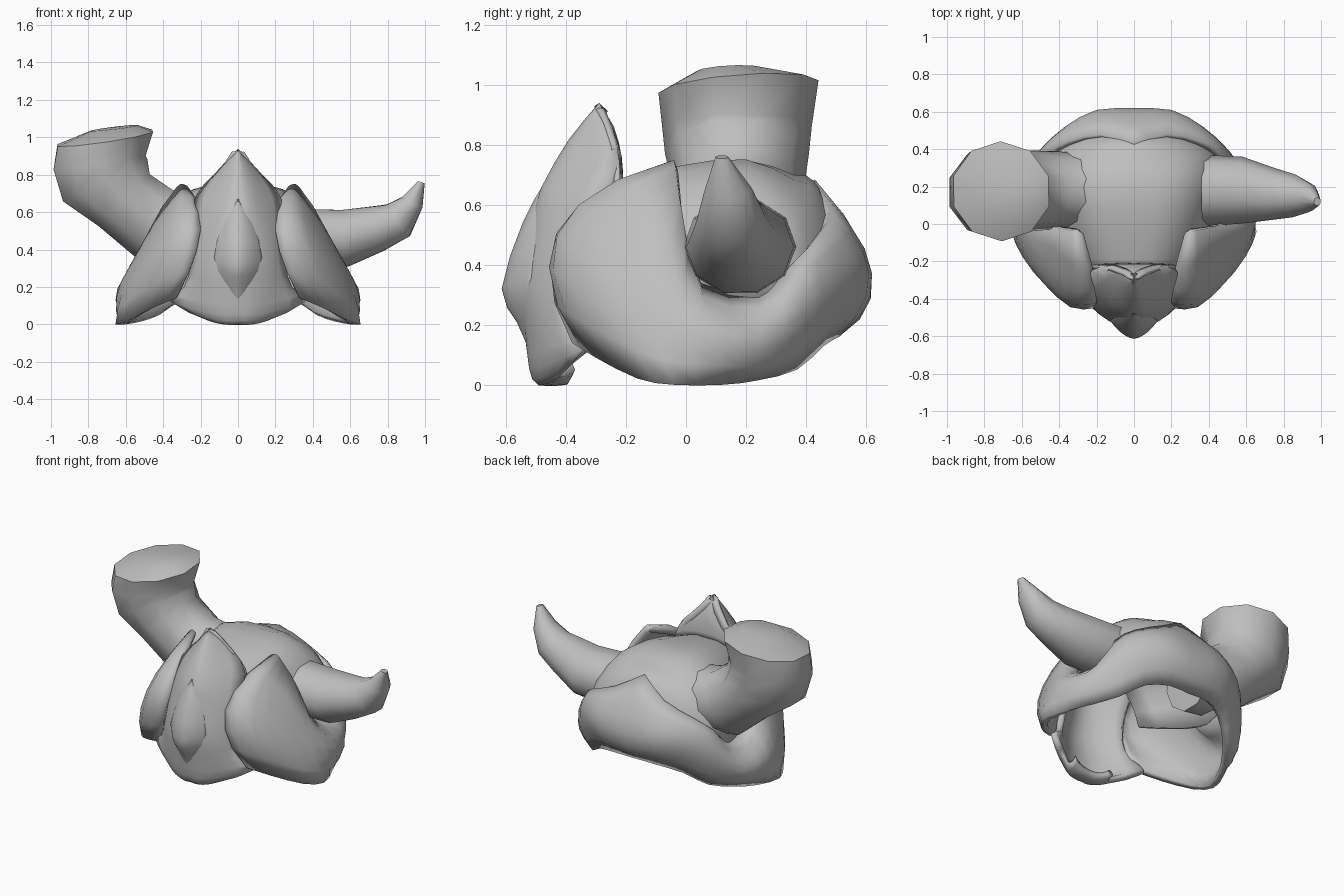
import bpy, bmesh, math
from mathutils import Vector

if "Cube" in bpy.data.objects:
    bpy.data.objects.remove(bpy.data.objects["Cube"])

grey = bpy.data.materials.new("plain_grey")
grey.diffuse_color = (0.52, 0.52, 0.52, 1)
grey.use_nodes = True
grey.node_tree.nodes["Principled BSDF"].inputs["Base Color"].default_value = grey.diffuse_color
CENTRE = Vector((0, 0.08, 0.35))


def finish(name, bm):
    me = bpy.data.meshes.new(name)
    bm.to_mesh(me)
    bm.free()
    me.materials.append(grey)
    ob = bpy.data.objects.new(name, me)
    bpy.context.collection.objects.link(ob)
    bpy.ops.object.select_all(action='DESELECT')
    ob.select_set(True)
    bpy.context.view_layer.objects.active = ob
    bpy.ops.object.shade_smooth_by_angle(angle=math.radians(50))
    return ob


def smooth_rows(rows):
    """Insert one Catmull-Rom row between each pair of rows."""
    out = []
    for i in range(len(rows) - 1):
        a, b, c, d = (rows[max(0, min(len(rows) - 1, k))] for k in (i - 1, i, i + 1, i + 2))
        out.append(b)
        out.append([(-p + 9 * q + 9 * r - s) / 16 for p, q, r, s in zip(a, b, c, d)])
    return out + [rows[-1]]


def sheet(name, stations, thickness, centre=CENTRE, n=6):
    """Mirrored, thickened skin; each station is an arc through three points."""
    rows = smooth_rows([[Vector(p) for p in st] for st in stations])
    bm = bmesh.new()
    grid = []
    for u, m, l in rows:
        c = 2 * m - (u + l) / 2
        grid.append([bm.verts.new((1 - t) ** 2 * u + 2 * t * (1 - t) * c + t * t * l)
                     for t in (k / n for k in range(n + 1))])
    for a, b in zip(grid, grid[1:]):
        for k in range(n):
            bm.faces.new((a[k], a[k + 1], b[k + 1], b[k]))
    # turn the skin outward
    bm.normal_update()
    if sum(f.normal.dot(f.calc_center_median() - centre) * f.calc_area() for f in bm.faces) < 0:
        bmesh.ops.reverse_faces(bm, faces=bm.faces[:])
    ob = finish(name, bm)
    mir = ob.modifiers.new("mirror", 'MIRROR')
    mir.use_clip = True
    mir.merge_threshold = 0.002
    sol = ob.modifiers.new("thickness", 'SOLIDIFY')
    sol.thickness = thickness
    sol.offset = -1
    return ob


def horn(name, rings, sides=10):
    """Loft of circles: centre, axis, radius across y, radius across the bend."""
    bm = bmesh.new()
    loops = []
    for c, axis, ry, rb in rings:
        ax = Vector(axis).normalized()
        v = (Vector((0, 1, 0)) - ax * ax.y).normalized()
        w = ax.cross(v)
        loops.append([bm.verts.new(Vector(c) + v * ry * math.cos(a) + w * rb * math.sin(a))
                      for a in (2 * math.pi * k / sides for k in range(sides))])
    for a, b in zip(loops, loops[1:]):
        for k in range(sides):
            j = (k + 1) % sides
            bm.faces.new((a[k], a[j], b[j], b[k]))
    bm.faces.new(loops[0][::-1])
    bm.faces.new(loops[-1])
    bmesh.ops.recalc_face_normals(bm, faces=bm.faces[:])
    return finish(name, bm)


# cheek guards sweeping under the horns into a neck band that peaks at the back
sheet("cheek_and_neck_band", [
    ((.27, -.05, .74), (.20, -.42, .50), (.33, -.38, .14)),
    ((.31, -.04, .75), (.31, -.43, .50), (.45, -.30, .09)),
    ((.36, -.03, .69), (.45, -.31, .41), (.59, -.16, .02)),
    ((.44, -.01, .56), (.59, -.10, .26), (.655, -.04, .00)),
    ((.47, .05, .34), (.645, .08, .19), (.60, .12, .00)),
    ((.45, .24, .31), (.60, .25, .16), (.52, .24, .015)),
    ((.46, .37, .42), (.51, .39, .24), (.42, .37, .05)),
    ((.36, .44, .50), (.37, .52, .34), (.30, .46, .13)),
    ((.18, .48, .58), (.20, .61, .37), (.15, .51, .16)),
    ((0, .43, .685), (0, .62, .37), (0, .51, .16)),
], 0.04)

# peaked face plate
sheet("face_plate", [
    ((0, -.29, .94), (.01, -.285, .93), (.02, -.27, .92)),
    ((0, -.39, .82), (.07, -.34, .81), (.13, -.23, .80)),
    ((0, -.48, .66), (.10, -.44, .66), (.23, -.25, .68)),
    ((0, -.52, .52), (.12, -.48, .52), (.24, -.36, .50)),
    ((0, -.56, .33), (.14, -.515, .33), (.25, -.40, .33)),
    ((0, -.54, .18), (.15, -.50, .18), (.29, -.38, .20)),
    ((0, -.52, .06), (.14, -.49, .06), (.36, -.34, .12)),
    ((0, -.49, .00), (.08, -.48, .00), (.16, -.43, .02)),
    ((0, -.40, .00), (.08, -.39, .01), (.15, -.37, .05)),
], 0.04)

# raised lozenge in the middle of the face
sheet("muzzle_lozenge", [
    ((0, -.475, .67), (.005, -.475, .67), (.01, -.47, .67)),
    ((0, -.545, .54), (.05, -.525, .54), (.09, -.48, .54)),
    ((0, -.615, .32), (.07, -.58, .34), (.14, -.50, .36)),
    ((0, -.565, .21), (.05, -.55, .22), (.10, -.51, .23)),
    ((0, -.525, .12), (.005, -.525, .12), (.01, -.52, .12)),
], 0.02)

# closed rear of the peak
sheet("peak_back", [
    ((0, -.29, .94), (.01, -.285, .93), (.02, -.27, .92)),
    ((0, -.24, .86), (.05, -.24, .84), (.13, -.23, .80)),
    ((0, -.215, .76), (.10, -.215, .75), (.21, -.22, .70)),
    ((0, -.21, .67), (.12, -.21, .66), (.23, -.22, .62)),
], 0.02, Vector((0, -.35, .75)))

# crown of the helmet
sheet("crown", [
    ((0, -.29, .66), (.18, -.29, .60), (.28, -.28, .38)),
    ((0, -.05, .72), (.27, -.05, .65), (.43, -.04, .32)),
    ((0, .20, .75), (.33, .20, .66), (.48, .20, .28)),
    ((0, .36, .70), (.33, .36, .59), (.46, .36, .30)),
    ((0, .44, .67), (.25, .45, .54), (.38, .43, .30)),
    ((0, .56, .42), (.20, .53, .38), (.30, .47, .26)),
], 0.03)

# whole, pointed horn
horn("pointed_horn", [
    ((.36, .18, .46), (1, 0, 0), .19, .165),
    ((.57, .18, .46), (1, -.05, .12), .18, .16),
    ((.74, .16, .51), (1, -.1, .3), .14, .13),
    ((.855, .15, .555), (.8, -.1, .6), .115, .11),
    ((.93, .14, .65), (.5, -.1, 1), .08, .065),
    ((.98, .12, .76), (.3, 0, 1), .022, .02),
])

# thick horn, snapped off with a blunt, slanted end
horn("broken_horn", [
    ((-.27, .18, .51), (-1, 0, .1), .20, .20),
    ((-.45, .18, .54), (-.85, 0, .5), .21, .215),
    ((-.61, .175, .665), (-.7, 0, .7), .22, .205),
    ((-.71, .17, .77), (-.45, 0, .9), .24, .265),
    ((-.74, .17, .865), (-.15, 0, 1), .25, .262),
    ((-.71, .175, .995), (-.15, -.08, 1), .268, .27),
    ((-.66, .14, 1.05), (-.12, -.06, 1), .11, .13),
])
